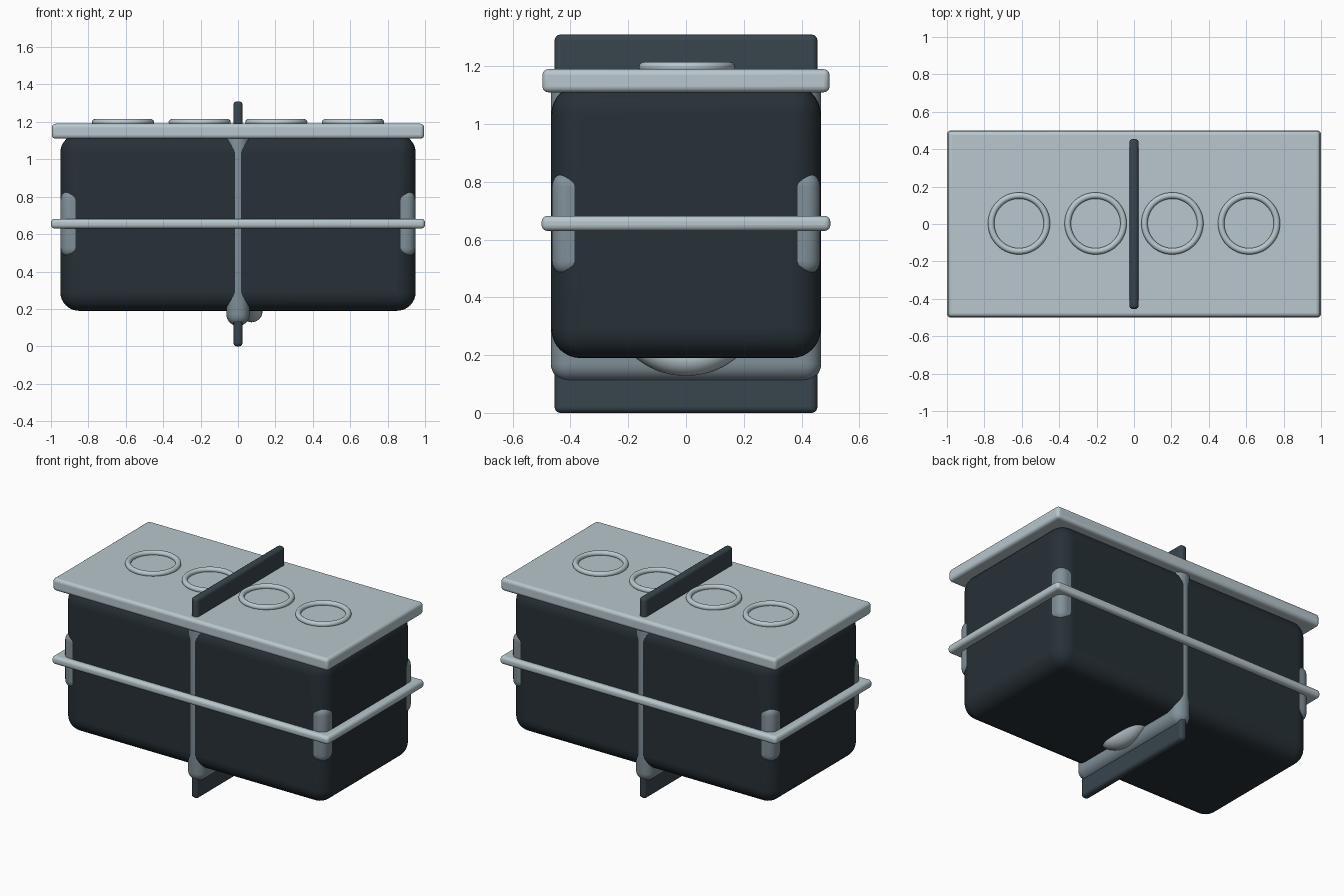
import bpy
from math import radians

if "Cube" in bpy.data.objects:
    bpy.data.objects.remove(bpy.data.objects["Cube"])


def material(name, rgb):
    m = bpy.data.materials.new(name)
    m.diffuse_color = (*rgb, 1)
    m.use_nodes = True
    m.node_tree.nodes["Principled BSDF"].inputs["Base Color"].default_value = m.diffuse_color
    return m


DARK = material("dark_shell", (0.02, 0.03, 0.038))
SLATE = material("slate", (0.04, 0.06, 0.075))
MID = material("mid_grey", (0.22, 0.28, 0.32))
PALE = material("pale_grey", (0.48, 0.57, 0.61))


def finish(name, mat):
    ob = bpy.context.object
    ob.name = name
    ob.data.materials.append(mat)
    bpy.ops.object.shade_smooth_by_angle(angle=radians(35))
    return ob


def rounded_box(name, half_x, half_y, z0, z1, radius, mat, segments=6):
    bpy.ops.mesh.primitive_cube_add(size=1, location=(0, 0, (z0 + z1) / 2))
    ob = bpy.context.object
    ob.scale = (2 * half_x, 2 * half_y, z1 - z0)
    bpy.ops.object.transform_apply(location=False, rotation=False, scale=True)
    bevel = ob.modifiers.new("rounding", 'BEVEL')
    bevel.width = radius
    bevel.segments = segments
    return finish(name, mat)


def ring(name, location, major, minor, mat, rotation=(0, 0, 0)):
    bpy.ops.mesh.primitive_torus_add(location=location, rotation=rotation,
                                     major_radius=major, minor_radius=minor,
                                     major_segments=64, minor_segments=16)
    return finish(name, mat)


# Case, with corner guards showing where the case rounds away
rounded_box("case", 0.95, 0.466, 0.19, 1.135, 0.1, DARK, 8)
rounded_box("corner_guards", 0.948, 0.464, 0.475, 0.835, 0.05, MID)

# Lid and waist band
rounded_box("lid", 0.995, 0.497, 1.11, 1.19, 0.02, PALE, 4)
rounded_box("waist_band", 1.0, 0.5, 0.63, 0.682, 0.02, PALE, 4)

# Central divider plate and its soft collar
rounded_box("divider_plate", 0.025, 0.455, 0.0, 1.31, 0.02, SLATE, 4)
rounded_box("divider_collar", 0.062, 0.468, 0.11, 1.195, 0.06, MID, 8)

# Rings on the lid
for i, x in enumerate((-0.615, -0.205, 0.205, 0.615)):
    ring(f"lid_ring_{i + 1}", (x, 0.003, 1.198), 0.149, 0.017, PALE)

# Upright ring poking out of the underside beside the divider
ring("underside_ring", (0.072, 0, 0.40), 0.212, 0.06, PALE, (0, radians(90), 0))
